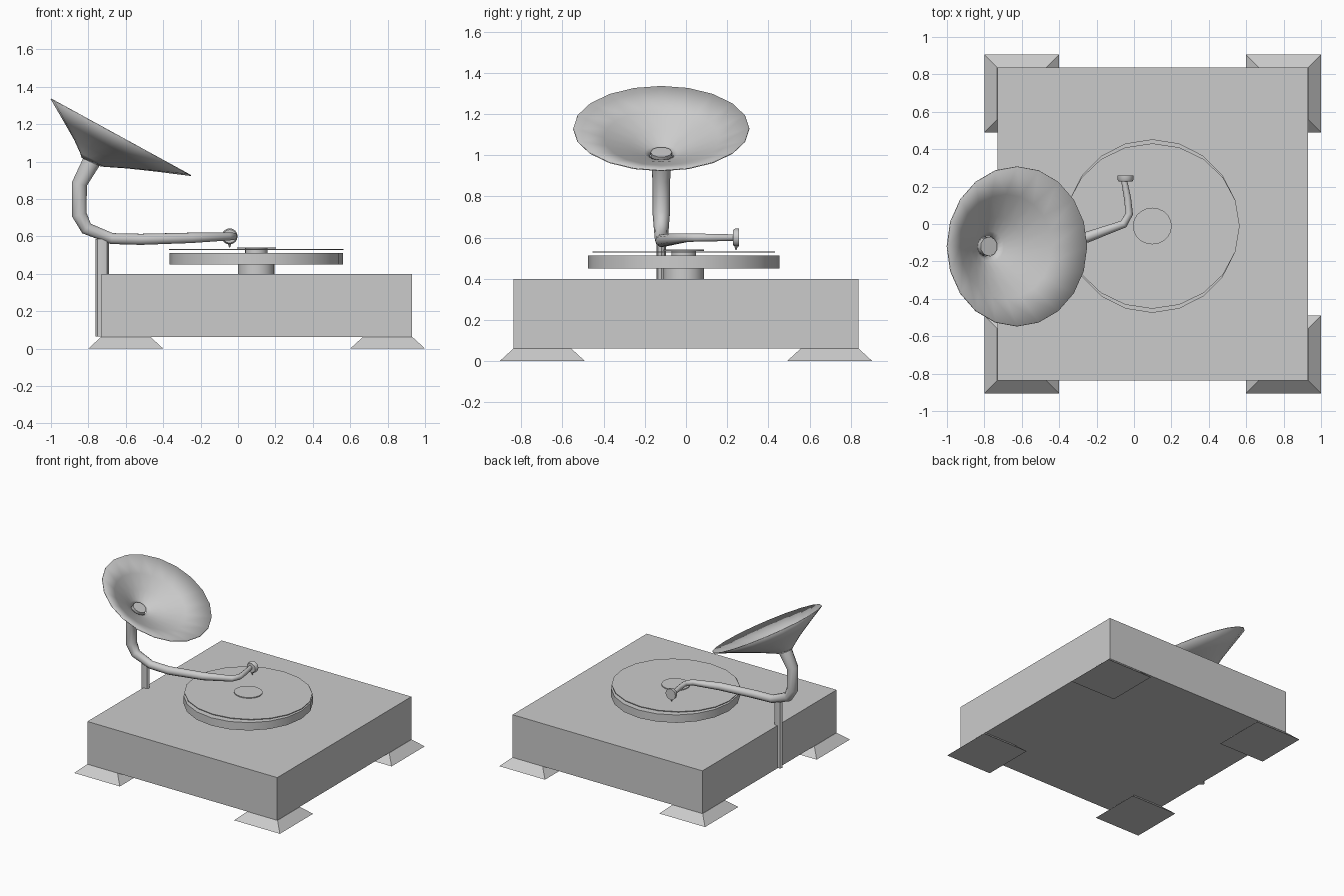
import bpy, bmesh, math
from mathutils import Vector, Matrix

if "Cube" in bpy.data.objects:
    bpy.data.objects.remove(bpy.data.objects["Cube"])


def finish(name, bm, smooth=None):
    bmesh.ops.recalc_face_normals(bm, faces=bm.faces[:])
    me = bpy.data.meshes.new(name)
    bm.to_mesh(me)
    bm.free()
    ob = bpy.data.objects.new(name, me)
    bpy.context.collection.objects.link(ob)
    if smooth:
        bpy.ops.object.select_all(action='DESELECT')
        bpy.context.view_layer.objects.active = ob
        ob.select_set(True)
        bpy.ops.object.shade_smooth_by_angle(angle=math.radians(smooth))
    return ob


def block(name, x0, x1, y0, y1, z0, z1, inset=0.0):
    """Box whose top may be inset on all sides."""
    bm = bmesh.new()
    bmesh.ops.create_cube(bm, size=1)
    for v in bm.verts:
        k = inset if v.co.z > 0 else 0
        v.co = (x0 + k if v.co.x < 0 else x1 - k,
                y0 + k if v.co.y < 0 else y1 - k,
                z0 if v.co.z < 0 else z1)
    return finish(name, bm)


def disc(name, x, y, z0, z1, r, ry=None, sides=20, r_top=None):
    bm = bmesh.new()
    bmesh.ops.create_cone(bm, cap_ends=True, segments=sides, radius1=r,
                          radius2=r if r_top is None else r_top, depth=z1 - z0,
                          matrix=Matrix.Rotation(math.pi / 2, 4, 'Z'))
    for v in bm.verts:
        v.co = (v.co.x + x, v.co.y * (ry or r) / r + y, v.co.z + (z0 + z1) / 2)
    return finish(name, bm, 30)


def loft(name, rings, sides, caps):
    """Skin circles given as (centre, radius, side vector, up vector)."""
    bm = bmesh.new()
    loops = []
    for c, r, u, w in rings:
        angles = [2 * math.pi * i / sides for i in range(sides)]
        loops.append([bm.verts.new(c + r * (math.cos(a) * u + math.sin(a) * w)) for a in angles])
    for a, b in zip(loops, loops[1:]):
        for i in range(sides):
            j = (i + 1) % sides
            bm.faces.new((a[i], a[j], b[j], b[i]))
    if caps:
        bm.faces.new(loops[0])
        bm.faces.new(loops[-1])
    return finish(name, bm, 40)


# cabinet and flared corner feet
block("cabinet", -0.73, 0.93, -0.838, 0.838, 0.062, 0.40)
for xn, x0, x1 in (("left", -0.80, -0.40), ("right", 0.60, 1.0)):
    for yn, y0, y1 in (("front", -0.905, -0.49), ("back", 0.49, 0.905)):
        block(f"{yn}_{xn}_foot", x0, x1, y0, y1, 0, 0.062, 0.068)

# turntable stack
cx, cy = 0.098, -0.011
disc("turntable_hub", cx, cy, 0.40, 0.452, 0.098)
disc("platter", cx, cy, 0.45, 0.512, 0.464)
disc("spindle", cx, cy, 0.51, 0.536, 0.06)
disc("record", cx, cy, 0.527, 0.532, 0.467, 0.442)
disc("record_clamp", cx, cy, 0.534, 0.541, 0.104, 0.098)

# support post behind the cabinet edge
disc("horn_post", -0.725, -0.12, 0.065, 0.585, 0.036, 0.023, sides=8)

# bent tube running from the horn throat to the sound head
path = [(-0.775, -0.12, 1.015, 0.052), (-0.848, -0.12, 0.88, 0.043), (-0.848, -0.12, 0.715, 0.042),
        (-0.81, -0.12, 0.642, 0.036), (-0.675, -0.12, 0.588, 0.031), (-0.52, -0.118, 0.584, 0.031),
        (-0.25, -0.07, 0.592, 0.029), (-0.055, 0.0, 0.599, 0.022), (-0.025, 0.055, 0.60, 0.020),
        (-0.035, 0.14, 0.60, 0.019), (-0.053, 0.235, 0.60, 0.016)]
pts = [Vector(p[:3]) for p in path]
rings = []
u, w, last = Vector((0, 1, 0)), None, None
for i, p in enumerate(pts):
    before = (p - pts[i - 1]).normalized() if i else Vector()
    after = (pts[i + 1] - p).normalized() if i < len(pts) - 1 else Vector()
    t = (before + after).normalized()
    if last:
        u = last.rotation_difference(t) @ u
    w = t.cross(u)
    rings.append((p, path[i][3], u.copy(), w))
    last = t
loft("tone_arm", rings, 10, True)

# tilted, offset flaring horn
rings = []
for x, z, r, tilt in ((-0.783, 0.998, 0.055, 24), (-0.769, 1.010, 0.082, 27), (-0.734, 1.042, 0.160, 28.5),
                      (-0.685, 1.083, 0.28, 28.6), (-0.625, 1.130, 0.427, 28.7)):
    a = math.radians(tilt)
    rings.append((Vector((x, -0.12, z)), r, Vector((math.cos(a), 0, -math.sin(a))), Vector((0, 1, 0))))
horn = loft("horn", rings, 20, False)
shell = horn.modifiers.new("thickness", 'SOLIDIFY')
shell.thickness = 0.005
shell.offset = 0

# round sound head and needle
side, up = Vector((1, 0, 0)), Vector((0, 0, 1))
loft("sound_head", [(Vector((-0.045, y, 0.60)), r, side, up)
                    for y, r in ((0.227, 0.036), (0.238, 0.043), (0.258, 0.043))], 16, True)
disc("needle", -0.045, 0.243, 0.54, 0.565, 0.003, sides=8, r_top=0.010)
